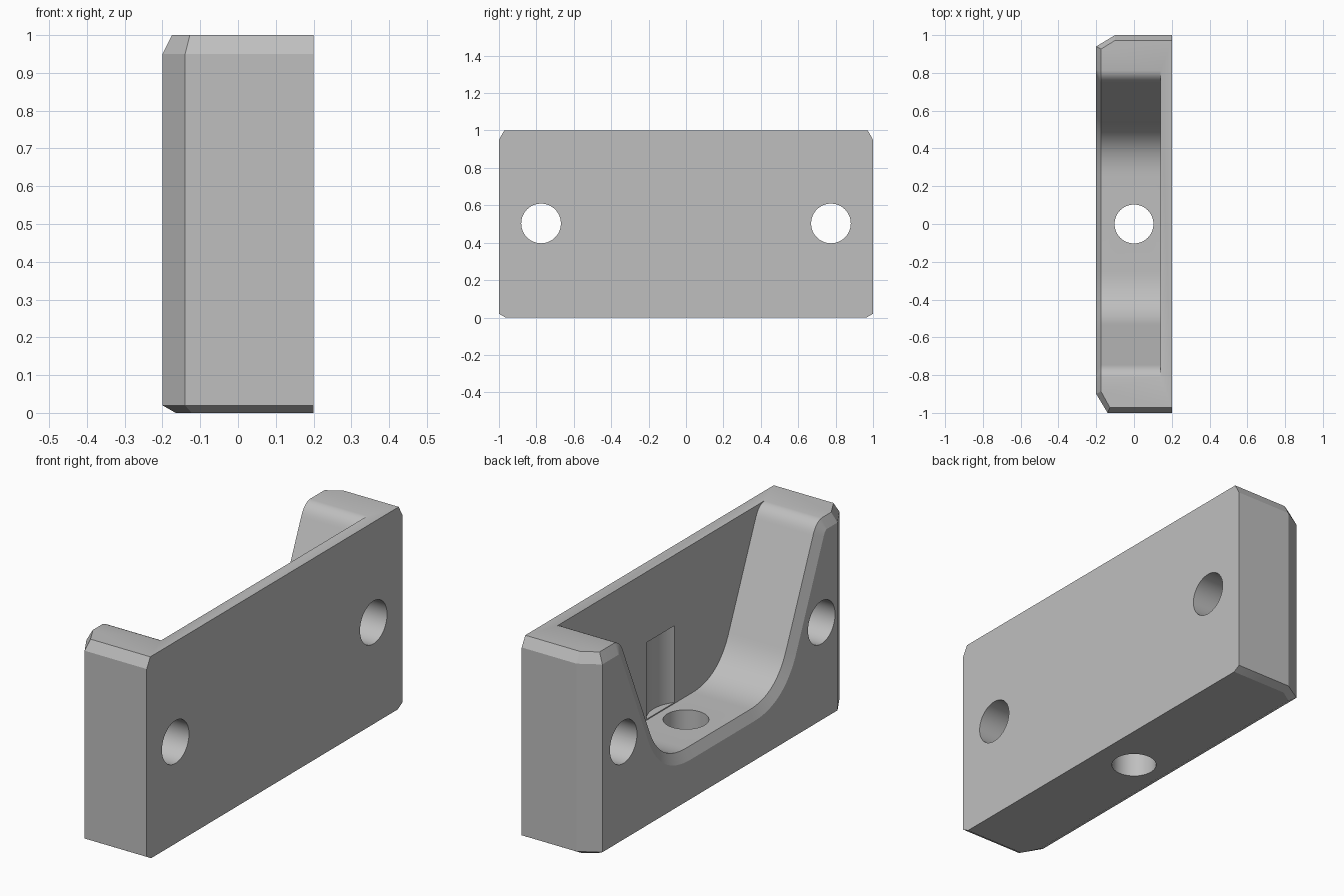
import bpy, bmesh, math
from mathutils import Vector

cube = bpy.data.objects.get("Cube")
if cube:
    bpy.data.objects.remove(cube, do_unlink=True)

grey = bpy.data.materials.new("plain_grey")
grey.use_nodes = True
colour = (0.52, 0.52, 0.52, 1)
grey.diffuse_color = colour
grey.node_tree.nodes["Principled BSDF"].inputs["Base Color"].default_value = colour


def loft(name, rings):
    """Closed solid through matching rings of points, facing outward."""
    bm = bmesh.new()
    loops = [[bm.verts.new(p) for p in ring] for ring in rings]
    n = len(loops[0])
    for a, b in zip(loops, loops[1:]):
        for i in range(n):
            j = (i + 1) % n
            bm.faces.new((a[i], a[j], b[j], b[i]))
    bm.faces.new(reversed(loops[0]))
    bm.faces.new(loops[-1])
    bm.normal_update()
    if bm.calc_volume(signed=True) < 0:
        bmesh.ops.reverse_faces(bm, faces=bm.faces[:])
    mesh = bpy.data.meshes.new(name)
    bm.to_mesh(mesh)
    bm.free()
    mesh.materials.append(grey)
    obj = bpy.data.objects.new(name, mesh)
    bpy.context.scene.collection.objects.link(obj)
    return obj


def cylinder(name, centre, radius, length, along_x=False):
    c = Vector(centre)
    rings = []
    for side in (-length / 2, length / 2):
        ring = []
        for i in range(64):
            a = math.tau * i / 64
            u, v = radius * math.cos(a), radius * math.sin(a)
            ring.append(c + Vector((side, u, v) if along_x else (u, v, side)))
        rings.append(ring)
    return loft(name, rings)


def cut(target, cutter):
    """Subtract the cutter, using the second solver if the first finds no result."""
    cutter.hide_render = True
    mod = target.modifiers.new("cut", 'BOOLEAN')
    mod.operation = 'DIFFERENCE'
    mod.object = cutter
    for solver in ('EXACT', 'MANIFOLD'):
        mod.solver = solver
        bpy.context.view_layer.update()
        graph = bpy.context.evaluated_depsgraph_get()
        result = bpy.data.meshes.new_from_object(target.evaluated_get(graph))
        if len(result.polygons):
            break
    target.modifiers.remove(mod)
    target.data = result
    bpy.data.objects.remove(cutter, do_unlink=True)


def bend(a, corner, b, steps):
    """Rounded corner from a to b."""
    a, corner, b = Vector(a), Vector(corner), Vector(b)
    return [a * (1 - t) ** 2 + corner * 2 * t * (1 - t) + b * t * t
            for t in (i / steps for i in range(steps + 1))]


# Block: chamfered plan lofted with chamfers at its base and top
def plan(z, dx, dy):
    left, end = -0.2 + dx, 1 - dy
    return [(0.2, -end, z), (-0.14 + dx / 2, -end, z), (left, -0.9 + dy / 2, z),
            (left, 0.94 - dy / 2, z), (-0.1, end, z), (0.2, end, z)]


body = loft("bracket_body", [plan(0, 0.035, 0.035), plan(0.02, 0, 0),
                             plan(0.95, 0, 0), plan(1, 0.025, 0.028)])

# Cavity: flat floor, curved sweep, sloping side and rounded lip
floor = 0.265
half = bend((0.25, floor), (0.455, floor), (0.535, 0.454), 16)
half += bend((0.745, 0.94), (0.77, 1.001), (0.825, 1.001), 8)
profile = [Vector((-p.x, p.y)) for p in reversed(half)] + half


def offset_profile(x, d):
    ring = []
    for i, p in enumerate(profile):
        t = (profile[min(i + 1, len(profile) - 1)] - profile[max(i - 1, 0)]).normalized()
        ring.append((x, p.x + t.y * d, p.y - t.x * d))
    return ring + [(x, 0.9, 1.2), (x, -0.9, 1.2)]


# The open side of the cavity flares into a chamfered rim
cavity = loft("cavity_cutter", [offset_profile(0.14, 0), offset_profile(-0.175, 0),
                                offset_profile(-0.205, 0.06)])
cut(body, cavity)

# Clearance scooped from the back wall above the floor hole
cut(body, cylinder("clearance_cutter", (0, 0, 0.46), 0.178, 0.38))

# Floor hole and the two side mounting holes
cut(body, cylinder("floor_hole_cutter", (0, 0, 0.15), 0.103, 0.6))
for y in (-0.775, 0.775):
    cut(body, cylinder("mounting_hole_cutter", (0, y, 0.503), 0.106, 1, True))

# Smooth the curves and keep the machined edges crisp
body.data.shade_smooth()
body.data.set_sharp_from_angle(angle=math.radians(25))
